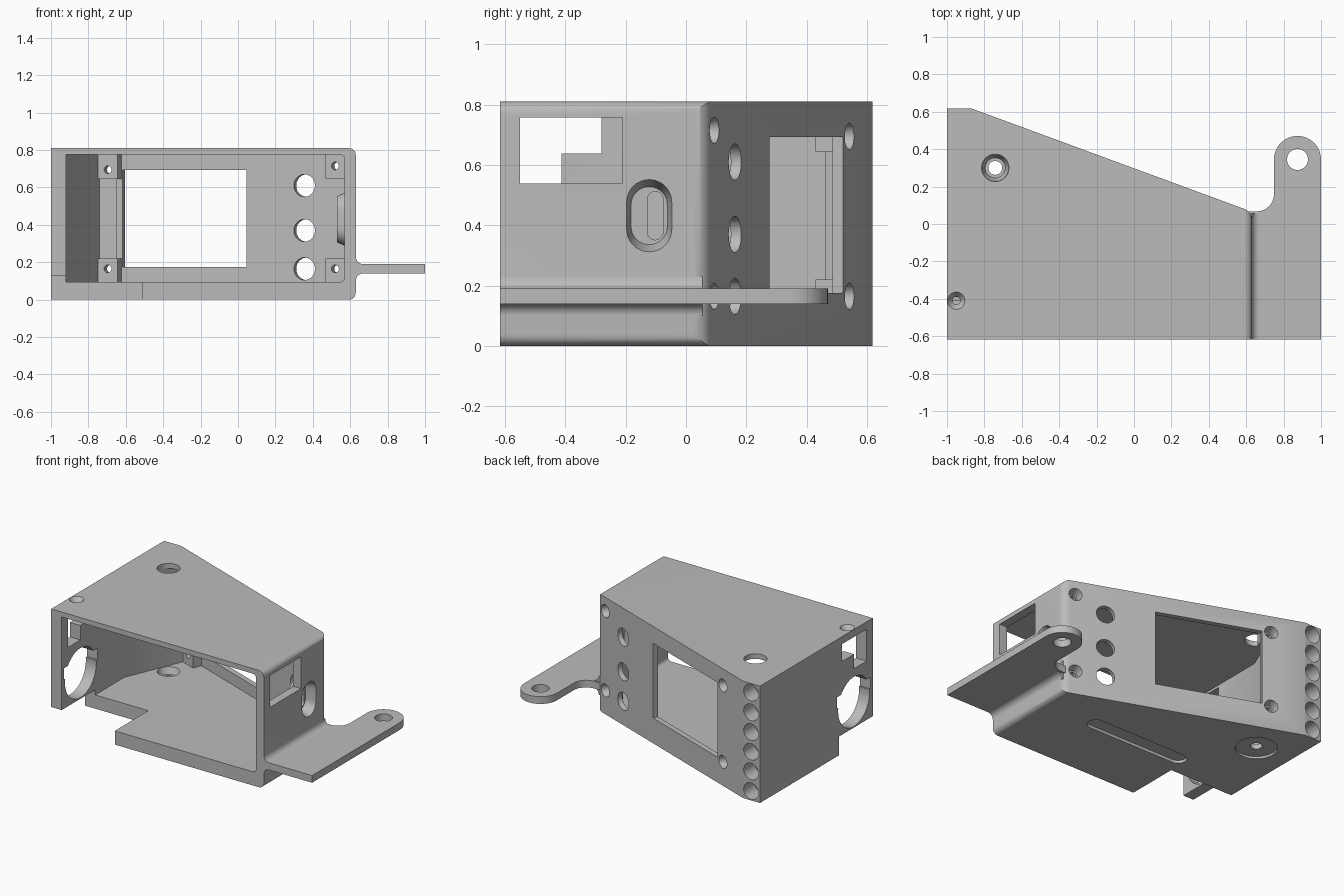
import bpy, bmesh, math
from mathutils import Matrix

if "Cube" in bpy.data.objects:
    bpy.data.objects.remove(bpy.data.objects["Cube"])

grey = bpy.data.materials.new("plain grey")
grey.use_nodes = True
colour = (0.5, 0.5, 0.5, 1)
grey.diffuse_color = colour
grey.node_tree.nodes["Principled BSDF"].inputs["Base Color"].default_value = colour

# Drawing frames: local xy is the profile, local z the extrusion
TILT = math.radians(20.2)
C, S = math.cos(TILT), math.sin(TILT)
BACK = 0.298
FLAT = Matrix.Identity(4)
FRONT = Matrix(((1, 0, 0, 0), (0, 0, 1, 0), (0, 1, 0, 0), (0, 0, 0, 1)))
SIDE = Matrix(((0, 0, 1, 0), (1, 0, 0, 0), (0, 1, 0, 0), (0, 0, 0, 1)))
WALL = Matrix(((C, 0, S, 0), (-S, 0, C, BACK), (0, 1, 0, 0), (0, 0, 0, 1)))


def back_y(x, depth=0):
    return BACK - x * S / C - depth / C


def arc(cx, cy, r, a, b, n=16):
    steps = [math.radians(a + (b - a) * i / n) for i in range(n + 1)]
    return [(cx + r * math.cos(t), cy + r * math.sin(t)) for t in steps]


def circle(cx, cy, r):
    return arc(cx, cy, r, 0, 352.5, 47)


def rect(x0, x1, y0, y1):
    return [(x0, y0), (x1, y0), (x1, y1), (x0, y1)]


def slot(cx, cy, w, h):
    r = min(w, h) / 2
    dx, dy = w / 2 - r, h / 2 - r
    if dx > dy:
        return arc(cx + dx, cy, r, -90, 90) + arc(cx - dx, cy, r, 90, 270)
    return arc(cx, cy + dy, r, 0, 180) + arc(cx, cy - dy, r, 180, 360)


def prism(name, pts, lo, hi, frame=FLAT, taper=1, round_r=0, round_if=None):
    """Extrude a profile; taper scales its far end about the middle."""
    bm = bmesh.new()
    mx = (min(p[0] for p in pts) + max(p[0] for p in pts)) / 2
    my = (min(p[1] for p in pts) + max(p[1] for p in pts)) / 2
    a = [bm.verts.new((x, y, lo)) for x, y in pts]
    b = [bm.verts.new((mx + (x - mx) * taper, my + (y - my) * taper, hi)) for x, y in pts]
    bm.faces.new(a)
    bm.faces.new(b)
    for i in range(len(pts)):
        j = (i + 1) % len(pts)
        bm.faces.new((a[i], a[j], b[j], b[i]))
    if round_r:
        edges = [e for e in bm.edges if round_if(*(v.co for v in e.verts))]
        bmesh.ops.bevel(bm, geom=edges, offset=round_r, segments=8, profile=0.5, affect='EDGES')
    bm.transform(frame)
    bmesh.ops.recalc_face_normals(bm, faces=bm.faces)
    mesh = bpy.data.meshes.new(name)
    bm.to_mesh(mesh)
    bm.free()
    mesh.materials.append(grey)
    obj = bpy.data.objects.new(name, mesh)
    bpy.context.collection.objects.link(obj)
    return obj


def combine(target, tool, operation):
    mod = target.modifiers.new("join", 'BOOLEAN')
    mod.operation, mod.object, mod.solver = operation, tool, 'EXACT'
    bpy.context.view_layer.objects.active = target
    bpy.ops.object.modifier_apply(modifier=mod.name)
    bpy.data.objects.remove(tool)


def add(*args, **kw):
    combine(housing, prism("added", *args, **kw), 'UNION')


def cut(*args, **kw):
    combine(housing, prism("cutter", *args, **kw), 'DIFFERENCE')


def at_x(x):
    return lambda p, q: abs(p.x - x) < 1e-4 and abs(q.x - x) < 1e-4


# Hollow wedge-shaped housing
RIGHT, NEAR = 0.63, -0.617
outline = [(-1, NEAR), (RIGHT, NEAR), (RIGHT, back_y(RIGHT)), (-0.87, back_y(-0.87)), (-1, back_y(-0.87))]
housing = prism("housing", outline, 0, 0.81, round_r=0.04,
                round_if=lambda p, q: at_x(RIGHT)(p, q) and max(p.y, q.y) > NEAR + 0.1)
IN = 0.57
cavity = [(-0.92, -0.8), (IN, -0.8), (IN, back_y(IN, 0.037)), (-0.65, back_y(-0.65, 0.037)),
          (-0.65, back_y(-0.65, 0.07)), (-0.74, back_y(-0.74, 0.07)), (-0.92, 0.07)]
cut(cavity, 0.095, 0.775, round_r=0.025, round_if=lambda p, q: at_x(IN)(p, q) and abs(p.z - q.z) < 0.01)

# Screw bosses inside the sloping wall
for u in (-0.705, 0.59):
    for z0, z1 in ((0.08, 0.22), (0.645, 0.79)):
        add(rect(u - 0.055, u + 0.055, z0, z1), -0.02, -0.1, frame=WALL)

# Boss behind the side slot
add(slot(-0.12, 0.43, 0.2, 0.31), 0.6, 0.53, frame=SIDE, taper=0.8)

# Mounting flange with rounded tab and filleted root
flange = ([(0.6, NEAR), (1, NEAR)] + arc(0.874, 0.345, 0.126, 0, 180)
          + arc(0.655, 0.16, 0.093, 0, -90) + [(0.6, 0.067)])
add(flange, 0.14, 0.19)
root = [(0.6, 0.23)] + arc(0.67, 0.23, 0.04, 180, 270, 8) + arc(0.67, 0.1, 0.04, 90, 180, 8) + [(0.6, 0.1)]
add(root, NEAR, 0.055, frame=FRONT)
cut(circle(0.874, 0.345, 0.056), 0.1, 0.25)

# Display window, button holes and screw holes in the sloping wall
cut(rect(-0.645, 0.062, 0.175, 0.693), -0.2, 0.1, frame=WALL)
for z in (0.165, 0.37, 0.61):
    cut(circle(0.392, z, 0.06), -0.08, 0.1, frame=WALL)
for u, top in ((-0.705, 0.695), (0.59, 0.715)):
    for z in (0.165, top):
        cut(circle(u, z, 0.044), 0.001, -0.055, frame=WALL, taper=0.7)
        cut(circle(u, z, 0.021), -0.2, 0.05, frame=WALL)

# Column of blind holes at the back corner
for i in range(6):
    cut(circle(-0.932, 0.064 + i * 0.1365, 0.057), 0.5, 0.7, frame=FRONT)

# Right side: window and recessed slot
cut(rect(-0.55, -0.21, 0.538, 0.758), 0.5, 0.7, frame=SIDE)
cut(slot(-0.122, 0.432, 0.15, 0.24), RIGHT + 0.001, 0.56, frame=SIDE, taper=0.8)
cut(slot(-0.102, 0.432, 0.052, 0.16), 0.45, 0.7, frame=SIDE)

# Left side: stepped opening and large keyed hole
step = [(-0.55, 0.538), (-0.412, 0.538), (-0.412, 0.638), (-0.28, 0.638), (-0.28, 0.758), (-0.55, 0.758)]
cut(step, -1.1, -0.85, frame=SIDE)
cut(circle(-0.41, 0.31, 0.172), -1.1, -0.85, frame=SIDE)
cut(rect(-0.59, -0.225, 0.33, 0.41), -1.1, -0.85, frame=SIDE)

# Notch in the floor at the front left corner
cut(rect(-1.1, -0.513, -0.8, -0.25), -0.1, 0.13)

# Roof holes
cut(circle(-0.742, 0.3, 0.073), 0.7, 0.9)
cut(circle(-0.95, -0.41, 0.047), 0.811, 0.775, taper=0.45)
cut(circle(-0.95, -0.41, 0.021), 0.7, 0.9)

# Floor holes and underside recesses
cut(circle(-0.742, 0.3, 0.072), 0.096, 0.05, taper=0.75)
cut(circle(-0.742, 0.3, 0.037), -0.1, 0.2)
cut(circle(-0.742, 0.3, 0.132), -0.001, 0.015)
cut(slot(-0.12, -0.115, 0.78, 0.11), -0.001, 0.02)

# Smooth curved walls, keep crisp edges
bpy.ops.object.select_all(action='DESELECT')
housing.select_set(True)
bpy.context.view_layer.objects.active = housing
bpy.ops.object.shade_smooth_by_angle(angle=math.radians(30))
